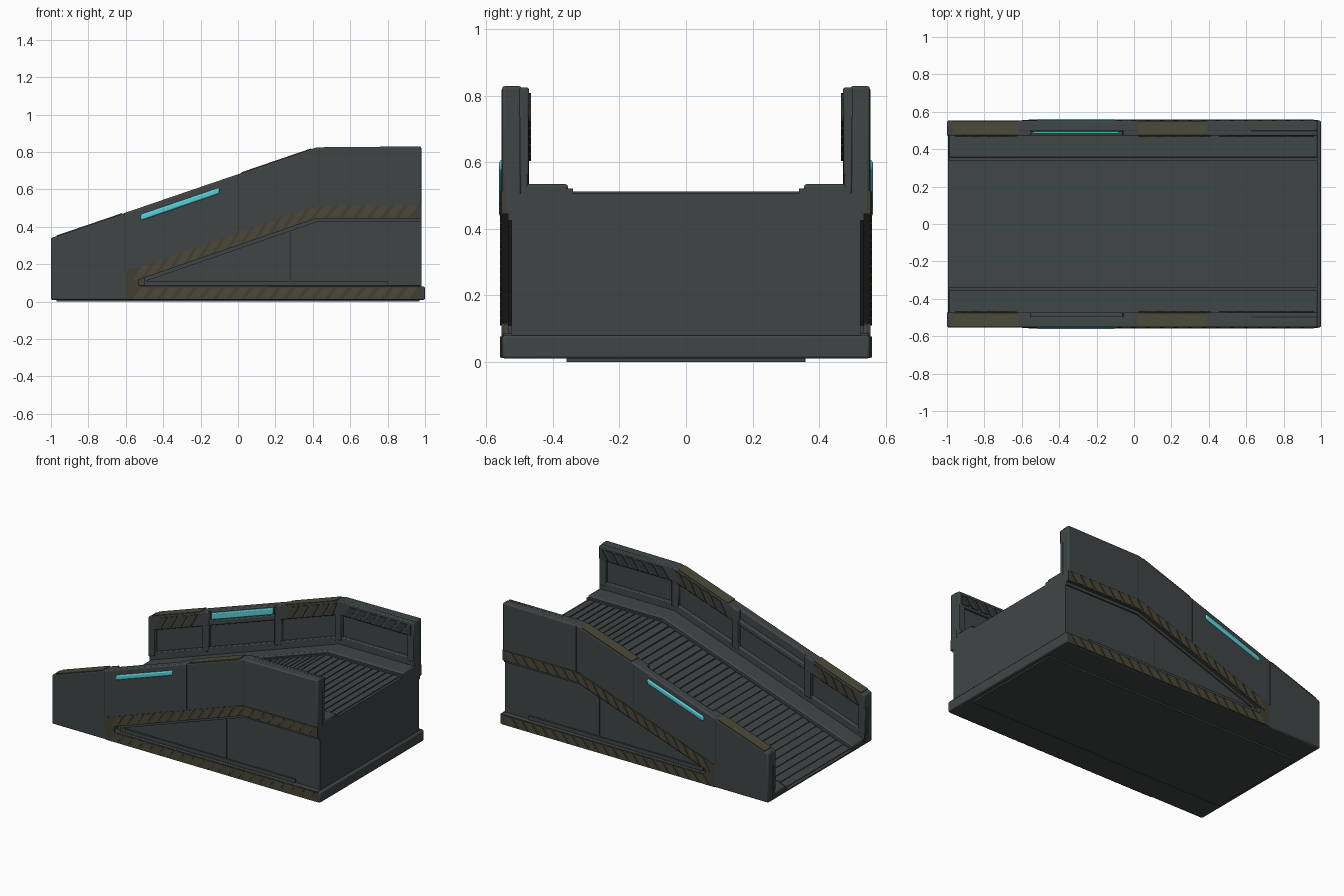
import bpy, bmesh

cube = bpy.data.objects.get("Cube")
if cube:
    bpy.data.objects.remove(cube, do_unlink=True)


def material(name, rgb):
    m = bpy.data.materials.new(name)
    m.use_nodes = True
    m.diffuse_color = (*rgb, 1)
    m.node_tree.nodes["Principled BSDF"].inputs["Base Color"].default_value = (*rgb, 1)
    return m


GREY = material("slate grey", (0.050, 0.060, 0.061))
DARK = material("dark slate", (0.036, 0.043, 0.044))
BROWN = material("worn olive", (0.072, 0.066, 0.040))
UMBER = material("dark olive", (0.052, 0.049, 0.033))
CYAN = material("light cyan", (0.10, 0.62, 0.68))

KNEE, END = 0.42, 0.98


def deck(x):
    return 0.51 - 0.345 * max(0, KNEE - x)


def top(x):
    return 0.825 - 0.342 * max(0, KNEE - x)


def ground(x):
    return 0.01


def prism(name, polys, y0, y1, mat, bevel=0.0):
    """Extrude one or more side-profile polygons along y into one object."""
    bm = bmesh.new()
    for pts in polys:
        a = [bm.verts.new((x, y0, z)) for x, z in pts]
        b = [bm.verts.new((x, y1, z)) for x, z in pts]
        bm.faces.new(a)
        bm.faces.new(b[::-1])
        for i in range(len(a)):
            j = (i + 1) % len(a)
            bm.faces.new((a[j], a[i], b[i], b[j]))
    bmesh.ops.recalc_face_normals(bm, faces=bm.faces)
    me = bpy.data.meshes.new(name)
    bm.to_mesh(me)
    bm.free()
    me.materials.append(mat)
    ob = bpy.data.objects.new(name, me)
    bpy.context.collection.objects.link(ob)
    if bevel:
        mod = ob.modifiers.new("soft edges", "BEVEL")
        mod.width, mod.segments = bevel, 2
        bpy.ops.object.select_all(action="DESELECT")
        ob.select_set(True)
        bpy.context.view_layer.objects.active = ob
        bpy.ops.object.shade_smooth_by_angle()
    return ob


def strip(x0, x1, f, lo, hi):
    """Profile polygon that follows height f between x0 and x1."""
    xs = [x0] + ([KNEE] if x0 < KNEE < x1 else []) + [x1]
    return [(x, f(x) + lo) for x in xs] + [(x, f(x) + hi) for x in reversed(xs)]


def slats(x0, x1, f, lo, hi, pitch=0.075, lean=0.05):
    """Slanted profile polygons repeated along a strip."""
    polys = []
    x = x0 - lean
    while x < x1 - 0.02:
        quad = []
        for px, dz in ((x, lo), (x + pitch * 0.7, lo),
                       (x + pitch * 0.7 + lean, hi), (x + lean, hi)):
            px = min(max(px, x0), x1)
            quad.append((px, f(px) + dz))
        if quad[2][0] - quad[3][0] > 0.005 and quad[1][0] - quad[0][0] > 0.005:
            polys.append(quad)
        x += pitch
    return polys


# Solid ramp core, belly plate and end flange
prism("ramp_core", [[(-0.995, 0.01), (END, 0.01), (END, 0.507),
                     (KNEE, 0.507), (-0.995, 0.02)]], -0.525, 0.525, GREY)
prism("belly_plate", [strip(-0.97, 0.97, ground, -0.01, 0.005)], -0.36, 0.36, GREY)
prism("end_flange", [strip(0.95, 1.0, ground, 0, 0.07)], -0.553, 0.553, GREY, 0.008)

# Ribbed walking surface
treads = []
x = -0.98
while x < 0.93:
    treads.append(strip(x, x + 0.043, deck, -0.01, 0.003))
    x += 0.05
prism("deck_treads", treads, -0.34, 0.34, GREY)

for s, side in ((-1, "front"), (1, "back")):
    def part(name, polys, y0, y1, mat, bevel=0.0):
        prism(f"{side}_{name}", polys, *sorted((s * y0, s * y1)), mat, bevel)

    # Outer wall with the open triangular recess
    wall = [(-1, 0.01), (END, 0.01), (END, 0.085), (-0.53, 0.085),
            (-0.53, deck(-0.53) - 0.065), (KNEE, 0.445), (END, 0.445),
            (END, 0.83), (KNEE, top(KNEE)), (-1, top(-1))]
    part("side_wall", [wall], 0.495, 0.553, GREY, 0.008)

    # Raised curb and its sloped shoulder beside the deck
    part("curb", [strip(-0.99, END, deck, -0.015, 0.025)], 0.355, 0.5, GREY, 0.008)
    part("curb_step", [strip(-0.99, END, deck, -0.015, 0.012)], 0.34, 0.36, GREY)

    # Inner framing: skirt, top rail with a lamp notch, and posts
    part("inner_skirt", [strip(-0.995, END, deck, 0, 0.075)], 0.475, 0.5, GREY, 0.006)
    rails = [strip(-1, -0.55, top, -0.095, 0), strip(-0.06, END, top, -0.095, 0),
             strip(-0.55, -0.06, top, -0.095, -0.06)]
    part("inner_rail", rails, 0.472, 0.505, GREY, 0.006)
    posts = [strip(a, a + 0.05, deck, 0.05, 0.26) for a in (-1, -0.6, -0.06, 0.39, 0.93)]
    part("inner_posts", posts, 0.473, 0.5, GREY, 0.005)

    # Inner rail slats
    low = slats(-0.98, -0.61, top, -0.085, -0.012)
    mid = slats(0.0, 0.41, top, -0.085, -0.012)
    high = slats(0.43, 0.96, top, -0.085, -0.02)
    part("inner_olive_slats", low + mid, 0.466, 0.48, UMBER)
    part("inner_grey_slats", high, 0.466, 0.48, DARK)

    # Painted patches on the wall top
    part("top_patches", [strip(-0.97, -0.62, top, -0.004, 0.004),
                         strip(0.02, 0.39, top, -0.004, 0.004)], 0.476, 0.55, BROWN)

    # Outer trim: base, upright and sloped band with twisted slats
    part("trim_base", [strip(-0.6, 0.985, ground, 0.002, 0.07),
                       strip(-0.6, END, deck, -0.065, 0.005),
                       [(-0.6, 0.012), (-0.53, 0.012), (-0.53, deck(-0.53)),
                        (-0.6, deck(-0.6) + 0.005)]], 0.53, 0.555, UMBER)
    part("trim_slats", slats(-0.59, 0.985, ground, 0.004, 0.066)
         + slats(-0.59, END, deck, -0.06, 0.003), 0.54, 0.559, BROWN)

    # Recess details: inner lip and panel seam
    part("recess_lip", [strip(-0.5, 0.8, ground, 0.07, 0.1),
                        strip(-0.5, END, deck, -0.085, -0.06)], 0.5, 0.535, GREY)
    part("recess_seam", [[(0.275, 0.09), (0.285, 0.09), (0.285, 0.4), (0.275, 0.4)]],
         0.52, 0.527, DARK)

    # Outer wall seams
    seams = [strip(a, a + 0.006, lambda x: 0, deck(a) + 0.01, top(a) - 0.005)
             for a in (-0.61, 0.0, 0.43)]
    part("wall_seams", seams, 0.55, 0.5545, DARK)

    # Glowing side lamp
    part("outer_lamp", [strip(-0.52, -0.1, top, -0.07, -0.037)], 0.54, 0.562, CYAN, 0.008)

# Inner lamp set into the notch of the back rail only
prism("inner_lamp", [strip(-0.54, -0.08, top, -0.06, -0.015)], 0.483, 0.5, CYAN, 0.006)
